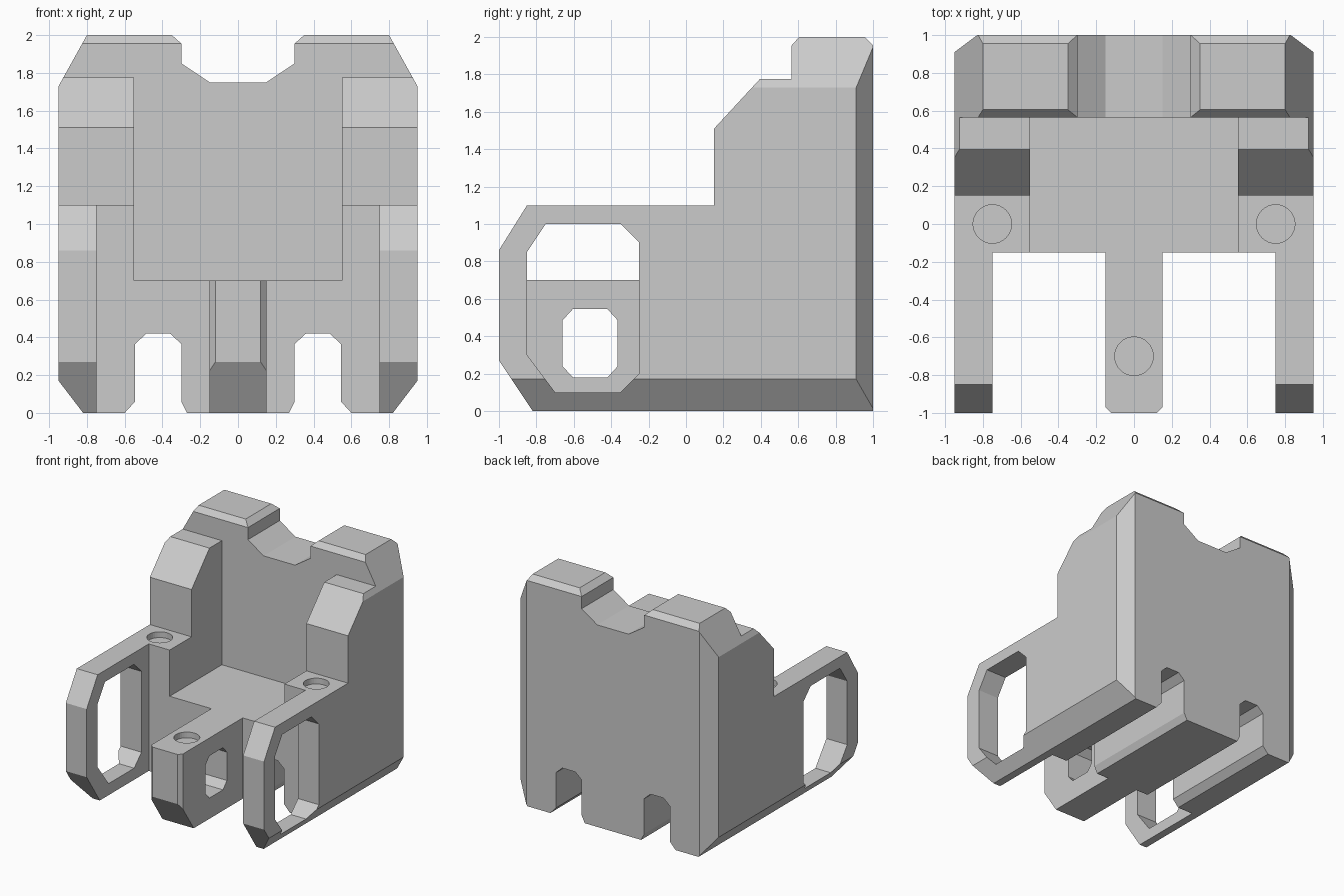
import bpy, bmesh, math

if "Cube" in bpy.data.objects:
    bpy.data.objects.remove(bpy.data.objects["Cube"])


def prism(name, axis, pts, lo, hi):
    """Extrude a 2D profile along an axis: x takes (y,z), y takes (x,z), z takes (x,y)."""
    def place(p, t):
        return {"x": (t, p[0], p[1]), "y": (p[0], t, p[1]), "z": (p[0], p[1], t)}[axis]
    bm = bmesh.new()
    a = [bm.verts.new(place(p, lo)) for p in pts]
    b = [bm.verts.new(place(p, hi)) for p in pts]
    bm.faces.new(a)
    bm.faces.new(b[::-1])
    n = len(pts)
    for i in range(n):
        j = (i + 1) % n
        bm.faces.new((a[j], a[i], b[i], b[j]))
    bmesh.ops.recalc_face_normals(bm, faces=bm.faces[:])
    me = bpy.data.meshes.new(name)
    bm.to_mesh(me)
    bm.free()
    ob = bpy.data.objects.new(name, me)
    bpy.context.collection.objects.link(ob)
    return ob


def rect(x0, y0, x1, y1):
    return [(x0, y0), (x1, y0), (x1, y1), (x0, y1)]


def circle(cx, cy, r, n=32):
    return [(cx + r * math.cos(2 * math.pi * i / n), cy + r * math.sin(2 * math.pi * i / n))
            for i in range(n)]


# Full side silhouette: arms, stepped side blocks and back wall
body = prism("bracket_body", "x", [
    (-0.82, 0), (-1, 0.27), (-1, 0.86), (-0.85, 1.1), (0.15, 1.1), (0.15, 1.51),
    (0.395, 1.775), (0.565, 1.775), (0.565, 1.955), (0.605, 2), (0.955, 2),
    (1, 1.955), (1, 0)], -0.95, 0.95)


def cut(name, axis, pts, lo, hi):
    cutter = prism(name, axis, pts, lo, hi)
    mod = body.modifiers.new(name, "BOOLEAN")
    mod.operation, mod.solver, mod.object = "DIFFERENCE", "EXACT", cutter
    bpy.context.view_layer.objects.active = body
    bpy.ops.object.modifier_apply(modifier=name)
    bpy.data.objects.remove(cutter)


# Seat cavity above the floor and centre prong
cut("seat_cavity", "x", rect(-1.3, 0.7, 0.565, 2.3), -0.55, 0.55)

# Notch in the top of the back wall
cut("top_notch", "y", [
    (-0.45, 2.1), (-0.35, 2), (-0.3, 1.955), (-0.3, 1.85), (-0.15, 1.75), (0.15, 1.75),
    (0.3, 1.85), (0.3, 1.955), (0.35, 2), (0.45, 2.1)], 0.3, 1.3)

# Octagonal window through the centre prong
cut("prong_window", "x", [
    (-0.66, 0.24), (-0.66, 0.485), (-0.605, 0.545), (-0.42, 0.545), (-0.365, 0.485),
    (-0.365, 0.24), (-0.42, 0.18), (-0.605, 0.18)], -0.4, 0.4)

arm_window = [(-0.85, 0.3), (-0.85, 0.85), (-0.75, 1.0), (-0.35, 1.0), (-0.25, 0.9),
              (-0.25, 0.2), (-0.35, 0.1), (-0.7, 0.1)]
slot = [(0.243, -0.06), (0.27, 0), (0.3, 0.06), (0.3, 0.365), (0.36, 0.42), (0.485, 0.42),
        (0.545, 0.365), (0.545, 0.06), (0.6, 0), (0.655, -0.06)]

# Mirrored cuts
for s in (-1, 1):
    def m(pts):
        return [(s * x, y) for x, y in pts]
    # gap between prong and arm
    cut("arm_gap", "z", m(rect(0.15, -1.3, 0.75, -0.15)), -0.3, 2.3)
    # window in the arm
    cut("arm_window", "x", arm_window, *sorted((s * 0.65, s * 1.2)))
    # slot along the underside
    cut("under_slot", "y", m(slot), -1.3, 1.3)
    # sloped shoulder, bottom and back corner chamfers
    cut("shoulder", "y", m([(1.1, 1.46), (0.7, 2.18), (1.1, 2.18)]), -1.3, 1.3)
    cut("bottom_chamfer", "y", m([(0.69, -0.17), (1.08, 0.34), (1.08, -0.17)]), -1.3, 1.3)
    cut("back_chamfer", "z", m([(0.71, 1.09), (1.07, 0.82), (1.07, 1.09)]), -0.3, 2.3)
    # bevelled front corner of the prong
    cut("prong_bevel", "z", m([(0.09, -1.03), (0.18, -0.94), (0.18, -1.03)]), -0.3, 0.9)
    # shallow round socket on the side block
    cut("side_socket", "z", circle(s * 0.75, 0, 0.102), 1.05, 1.3)

# Shallow round socket on the prong
cut("prong_socket", "z", circle(0, -0.7, 0.102), 0.65, 0.9)
